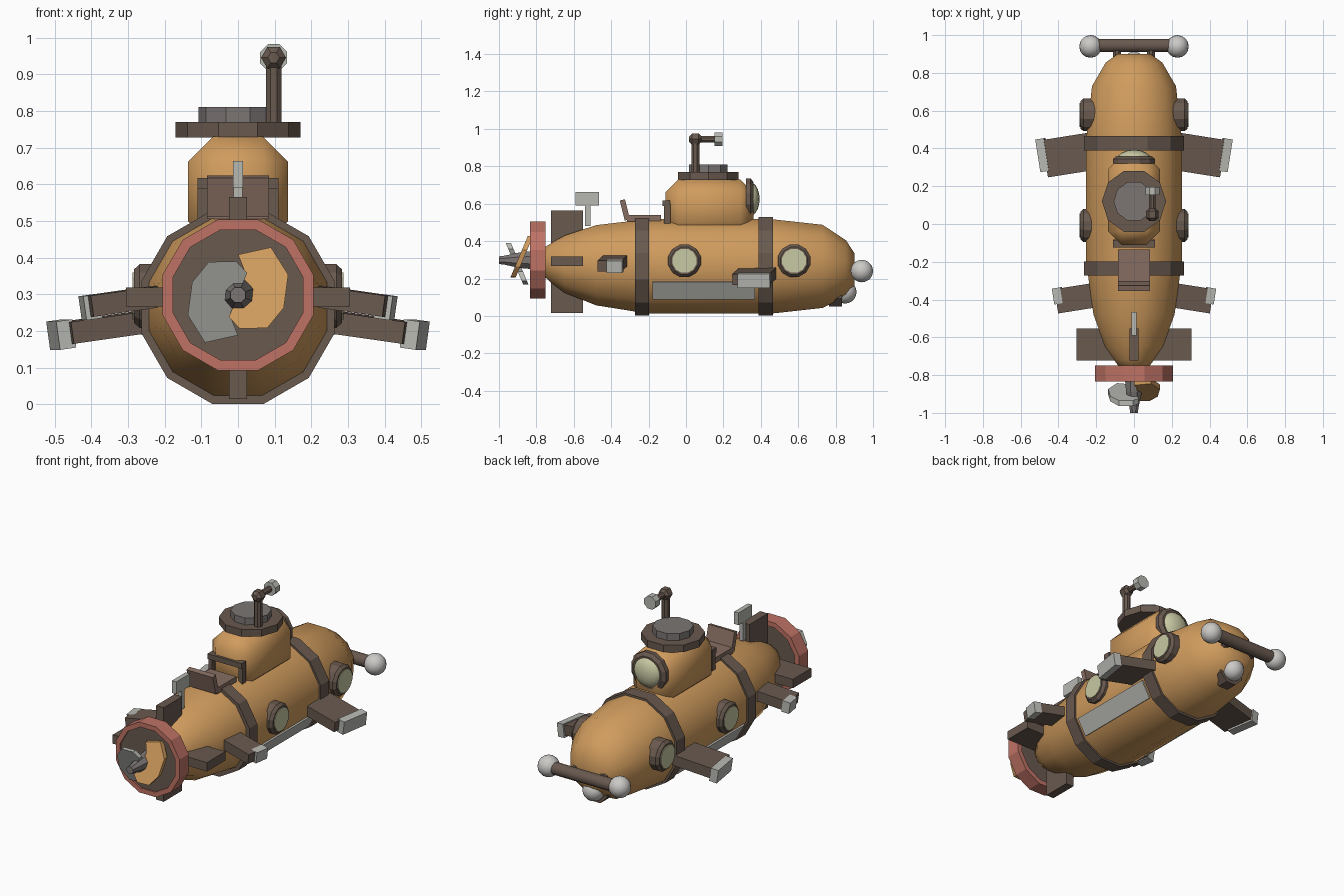
import bpy, bmesh
from math import sin, cos, pi, radians
from mathutils import Vector, Euler

cube = bpy.data.objects.get("Cube")
if cube:
    bpy.data.objects.remove(cube, do_unlink=True)


def material(name, rgb):
    m = bpy.data.materials.new(name)
    m.use_nodes = True
    col = (*rgb, 1)
    m.diffuse_color = col
    bsdf = next(n for n in m.node_tree.nodes if n.type == 'BSDF_PRINCIPLED')
    bsdf.inputs["Base Color"].default_value = col
    return m


ORANGE = material("hull_orange", (.63, .33, .11))
BROWN = material("dark_brown", (.14, .1, .078))
SEAT = material("seat_brown", (.24, .155, .12))
RED = material("ring_red", (.52, .17, .13))
GREY = material("light_grey", (.48, .48, .45))
LAMP = material("lamp_white", (.6, .59, .57))
METAL = material("dark_metal", (.2, .18, .175))
GLASS = material("pale_glass", (.58, .58, .37))


def finish(name, bm, mat, smooth=0):
    bmesh.ops.recalc_face_normals(bm, faces=bm.faces)
    me = bpy.data.meshes.new(name)
    bm.to_mesh(me)
    bm.free()
    me.materials.append(mat)
    ob = bpy.data.objects.new(name, me)
    bpy.context.collection.objects.link(ob)
    if smooth:
        bpy.ops.object.select_all(action='DESELECT')
        ob.select_set(True)
        bpy.context.view_layer.objects.active = ob
        bpy.ops.object.shade_smooth_by_angle(angle=radians(smooth))
    return ob


def box(name, mat, size, loc, rot=(0, 0, 0), bevel=0, smooth=0):
    bm = bmesh.new()
    bmesh.ops.create_cube(bm, size=1)
    bmesh.ops.scale(bm, vec=size, verts=bm.verts)
    if bevel:
        bmesh.ops.bevel(bm, geom=bm.edges[:], offset=bevel, segments=1, affect='EDGES')
    turn = Euler([radians(a) for a in rot]).to_matrix()
    bmesh.ops.rotate(bm, matrix=turn, verts=bm.verts)
    bmesh.ops.translate(bm, vec=loc, verts=bm.verts)
    return finish(name, bm, mat, smooth)


def turned(name, mat, axis, loc, profile, n=12, smooth=0, phase=None, closed=False):
    """Rings of n points along an axis; profile items are (distance, radius, lift)."""
    place = {'X': lambda a, b, t: (t, a, b),
             'Y': lambda a, b, t: (a, t, b),
             'Z': lambda a, b, t: (a, b, t)}[axis]
    phase = pi / n if phase is None else phase
    bm = bmesh.new()
    rings = []
    for t, r, *lift in profile:
        up = lift[0] if lift else 0
        angles = [phase + 2 * pi * i / n for i in range(n)]
        rings.append([bm.verts.new(Vector(loc) + Vector(place(r * cos(a), r * sin(a) + up, t)))
                      for a in angles])
    pairs = list(zip(rings, rings[1:]))
    if closed:
        pairs.append((rings[-1], rings[0]))
    else:
        bm.faces.new(rings[0])
        bm.faces.new(rings[-1])
    for a, b in pairs:
        for i in range(n):
            j = (i + 1) % n
            bm.faces.new((a[i], a[j], b[j], b[i]))
    return finish(name, bm, mat, smooth)


def ball(name, mat, r, loc, squash=(1, 1, 1)):
    bm = bmesh.new()
    bmesh.ops.create_uvsphere(bm, u_segments=16, v_segments=10, radius=r)
    bmesh.ops.scale(bm, vec=squash, verts=bm.verts)
    bmesh.ops.translate(bm, vec=loc, verts=bm.verts)
    return finish(name, bm, mat, 60)


# Hull and its two straps
AXIS = (0, 0, .265)
turned("hull", ORANGE, 'Y', AXIS,
       [(-.77, .07, .025), (-.72, .11, .018), (-.65, .158, .012), (-.48, .222, .006),
        (-.2, .262), (.45, .262), (.73, .23), (.855, .155, -.01), (.9, .09, -.015)], smooth=60)
for name, y0, y1 in (("front_strap", -.272, -.198), ("rear_strap", .388, .466)):
    turned(name, BROWN, 'Y', AXIS, [(y0, .273), (y1, .273)])

# Conning tower, hatch and tower window
box("tower", ORANGE, (.274, .47, .3), (0, .125, .58), bevel=.07, smooth=50)
turned("hatch_rim", BROWN, 'Z', (0, .12, 0), [(.728, .17), (.77, .17)], 10, phase=0)
turned("hatch_lid", METAL, 'Z', (0, .12, 0), [(.765, .108), (.81, .108)], 10, phase=0)
turned("tower_window_rim", BROWN, 'Y', (0, 0, .625), [(.32, .115), (.345, .115), (.36, .095)])
ball("tower_window_glass", GLASS, .088, (0, .345, .625), (1, .55, 1))

# Door frame on the tower
box("door_frame_top", BROWN, (.22, .04, .03), (0, -.105, .602))
for s in (-1, 1):
    box("door_frame_post", BROWN, (.025, .035, .14), (s * .0975, -.1, .53))

# Periscope
turned("periscope_tube", BROWN, 'Z', (.097, .05, 0), [(.76, .023), (.945, .023)], 8)
turned("periscope_joint", BROWN, 'Y', (.097, .05, .945),
       [(-.034, .016), (-.018, .034), (.018, .034), (.034, .016)], 6, phase=0)
turned("periscope_arm", BROWN, 'Y', (.097, 0, .945), [(.05, .018), (.16, .018)], 8)
turned("periscope_lens", GREY, 'Y', (.097, 0, .945), [(.153, .04), (.195, .04)], 8)

# Deck seat
box("seat_base", SEAT, (.17, .18, .035), (0, -.225, .522))
box("seat_back", SEAT, (.17, .028, .11), (0, -.327, .567), (14, 0, 0))

# Tail fins and rudder mast
box("vertical_fin", BROWN, (.05, .17, .55), (0, -.637, .29))
box("horizontal_fin", BROWN, (.61, .17, .052), (0, -.637, .293))
box("mast_rod", GREY, (.024, .028, .12), (0, -.525, .54))
box("mast_plate", GREY, (.028, .125, .072), (0, -.528, .627))

for s in (-1, 1):
    # Diving planes with end caps
    tilt = (0, s * 8, -s * 9)
    box("front_plane", BROWN, (.24, .13, .058), (s * .29, -.39, .284), tilt)
    box("front_plane_cap", GREY, (.045, .085, .066), (s * .402, -.38, .265), tilt)
    box("rear_plane", BROWN, (.28, .2, .06), (s * .33, .368, .214), tilt)
    box("rear_plane_cap", GREY, (.045, .175, .078), (s * .482, .365, .19), tilt)
    # Plate set on the lower side of the hull
    box("side_plate", GREY, (.016, .55, .108), (s * .22, .095, .138), (0, s * 30, 0))
    # Portholes
    for y in (-.008, .578):
        turned("porthole_rim", BROWN, 'X', (0, y, .295),
               [(s * .2, .09), (s * .268, .09), (s * .284, .075)])
        turned("porthole_glass", GLASS, 'X', (0, y, .295), [(s * .25, .066), (s * .288, .066)])
    # Bumper supports and end balls
    turned("bumper_support", BROWN, 'Y', (s * .09, 0, .24), [(.82, .024), (.945, .024)], 8)
    ball("bumper_ball", LAMP, .06, (s * .23, .94, .24))

turned("bumper_bar", BROWN, 'X', (0, .945, .24), [(-.22, .036), (.22, .036)], 12, 40)

# Headlamp under the nose
turned("headlamp_cup", BROWN, 'Y', (0, 0, .125), [(.765, .08), (.835, .08)], 8)
ball("headlamp", LAMP, .062, (0, .85, .128))

# Propeller guard
HUB = (0, 0, .298)
turned("guard_ring", RED, 'Y', HUB,
       [(-.835, .184), (-.835, .213), (-.75, .213), (-.75, .184)], closed=True)
turned("guard_disc", BROWN, 'Y', HUB, [(-.826, .185), (-.758, .185)])

# Propeller hub and two slanted blades
turned("propeller_hub", METAL, 'Y', HUB, [(-1, .022), (-.97, .026), (-.89, .045), (-.82, .052)], 8)
OUTLINE = [(0, .11), (.09, .13), (.137, .055), (.125, -.035), (.08, -.09), (.005, -.092),
           (-.025, -.06), (.0, 0), (.02, .06)]
for name, mat, s, y in (("left_blade", ORANGE, 1, -.9), ("right_blade", GREY, -1, -.925)):
    bm = bmesh.new()
    face = bm.faces.new([bm.verts.new((s * x, y + .42 * z, .298 + s * z)) for x, z in OUTLINE])
    out = bmesh.ops.extrude_face_region(bm, geom=[face])
    bmesh.ops.translate(bm, vec=(0, .028, 0),
                        verts=[v for v in out["geom"] if isinstance(v, bmesh.types.BMVert)])
    finish(name, bm, mat)
